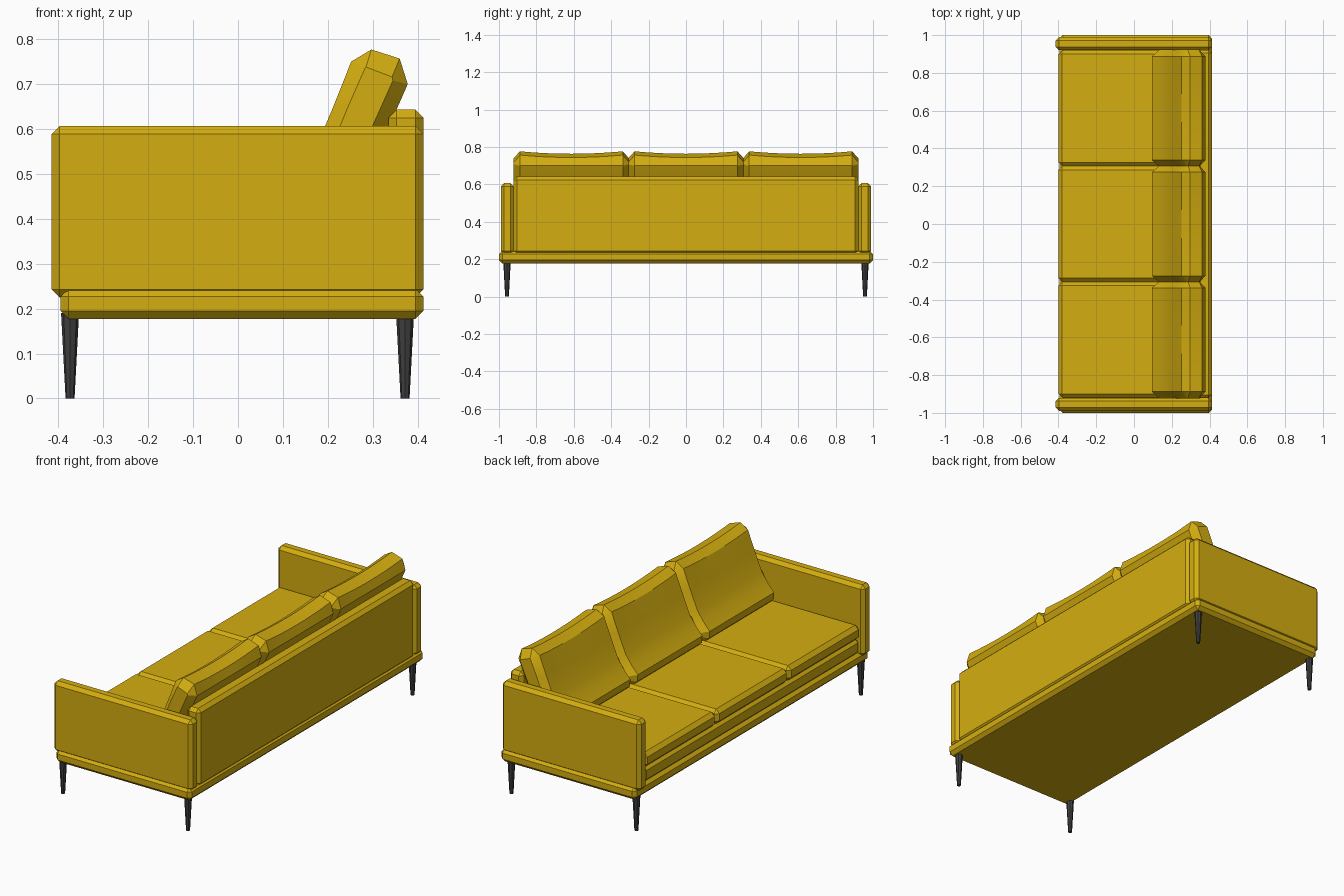
import bpy, bmesh, math

cube = bpy.data.objects.get("Cube")
if cube:
    bpy.data.objects.remove(cube, do_unlink=True)


def material(name, color):
    m = bpy.data.materials.new(name)
    m.use_nodes = True
    m.diffuse_color = color
    m.node_tree.nodes["Principled BSDF"].inputs["Base Color"].default_value = color
    return m


fabric = material("mustard fabric", (0.66, 0.42, 0.005, 1))
metal = material("dark metal", (0.05, 0.05, 0.053, 1))


def add_object(name, bm, mat, smooth=False):
    bmesh.ops.recalc_face_normals(bm, faces=bm.faces)
    mesh = bpy.data.meshes.new(name)
    bm.to_mesh(mesh)
    bm.free()
    mesh.materials.append(mat)
    ob = bpy.data.objects.new(name, mesh)
    bpy.context.collection.objects.link(ob)
    if smooth:
        bpy.ops.object.select_all(action='DESELECT')
        ob.select_set(True)
        bpy.context.view_layer.objects.active = ob
        bpy.ops.object.shade_smooth_by_angle(angle=math.radians(28))
    return ob


def slab(name, xs, ys, zs, chamfer=0.018):
    """Box between the given limits with chamfered edges."""
    bm = bmesh.new()
    bmesh.ops.create_cube(bm, size=1)
    for v in bm.verts:
        v.co = [lim[0] if c < 0 else lim[1] for c, lim in zip(v.co, (xs, ys, zs))]
    bmesh.ops.bevel(bm, geom=bm.edges[:], offset=chamfer, segments=1, affect='EDGES')
    return add_object(name, bm, fabric)


# Frame: base, seat platform, back panel and arms
slab("base", (-0.395, 0.413), (-1, 1), (0.177, 0.245))
slab("seat_platform", (-0.395, 0.37), (-0.92, 0.92), (0.24, 0.325))
slab("back_panel", (0.335, 0.413), (-0.922, 0.922), (0.225, 0.643))
for side, s in (("right", -1), ("left", 1)):
    slab(side + "_arm", (-0.415, 0.413), sorted((s * 0.92, s * 0.99)), (0.225, 0.607))

# Back cushion side profile (x, z): outer loop and the smaller end-face loop
OUTER = [(0.297, 0.777), (0.252, 0.75), (0.211, 0.647), (0.168, 0.545), (0.13, 0.492),
         (0.095, 0.453), (0.098, 0.415), (0.13, 0.385), (0.22, 0.385), (0.255, 0.42),
         (0.378, 0.70), (0.36, 0.757)]
INNER = [(0.285, 0.738), (0.283, 0.736), (0.243, 0.645), (0.2, 0.54), (0.165, 0.48),
         (0.135, 0.445), (0.136, 0.425), (0.15, 0.41), (0.21, 0.41), (0.22, 0.43),
         (0.345, 0.708), (0.343, 0.716)]
TOP = (0, 1, 11)


def back_cushion(name, yc, half=0.31, edge=0.275, cuts=8):
    """Leaning cushion lofted along y, with a top that sags in the middle."""
    bm = bmesh.new()
    stations = [(-half, INNER)]
    stations += [(edge * (2 * i / cuts - 1), OUTER) for i in range(cuts + 1)]
    stations.append((half, INNER))
    rings = []
    for y, loop in stations:
        sag = 0.013 * max(0, 1 - (y / edge) ** 2)
        rings.append([bm.verts.new((x, yc + y, z - (sag if i in TOP else 0)))
                      for i, (x, z) in enumerate(loop)])
    n = len(OUTER)
    for a, b in zip(rings, rings[1:]):
        for i in range(n):
            j = (i + 1) % n
            bm.faces.new((a[i], a[j], b[j], b[i]))
    bm.faces.new(rings[0])
    bm.faces.new(rings[-1])
    return add_object(name, bm, fabric, smooth=True)


# Three seat cushions and three back cushions
PITCH = 0.613
for place, k in (("right", -1), ("middle", 0), ("left", 1)):
    yc = k * PITCH
    slab(place + "_seat_cushion", (-0.4, 0.345),
         (yc - PITCH / 2, yc + PITCH / 2), (0.32, 0.40), 0.02)
    back_cushion(place + "_back_cushion", yc)

# Tapered legs
for end, x in (("front", -0.374), ("back", 0.372)):
    for side, y in (("right", -0.957), ("left", 0.957)):
        bm = bmesh.new()
        bmesh.ops.create_cone(bm, cap_ends=True, segments=8, radius1=0.01,
                              radius2=0.02, depth=0.19)
        bmesh.ops.translate(bm, verts=bm.verts, vec=(x, y, 0.095))
        add_object(f"{end}_{side}_leg", bm, metal)
